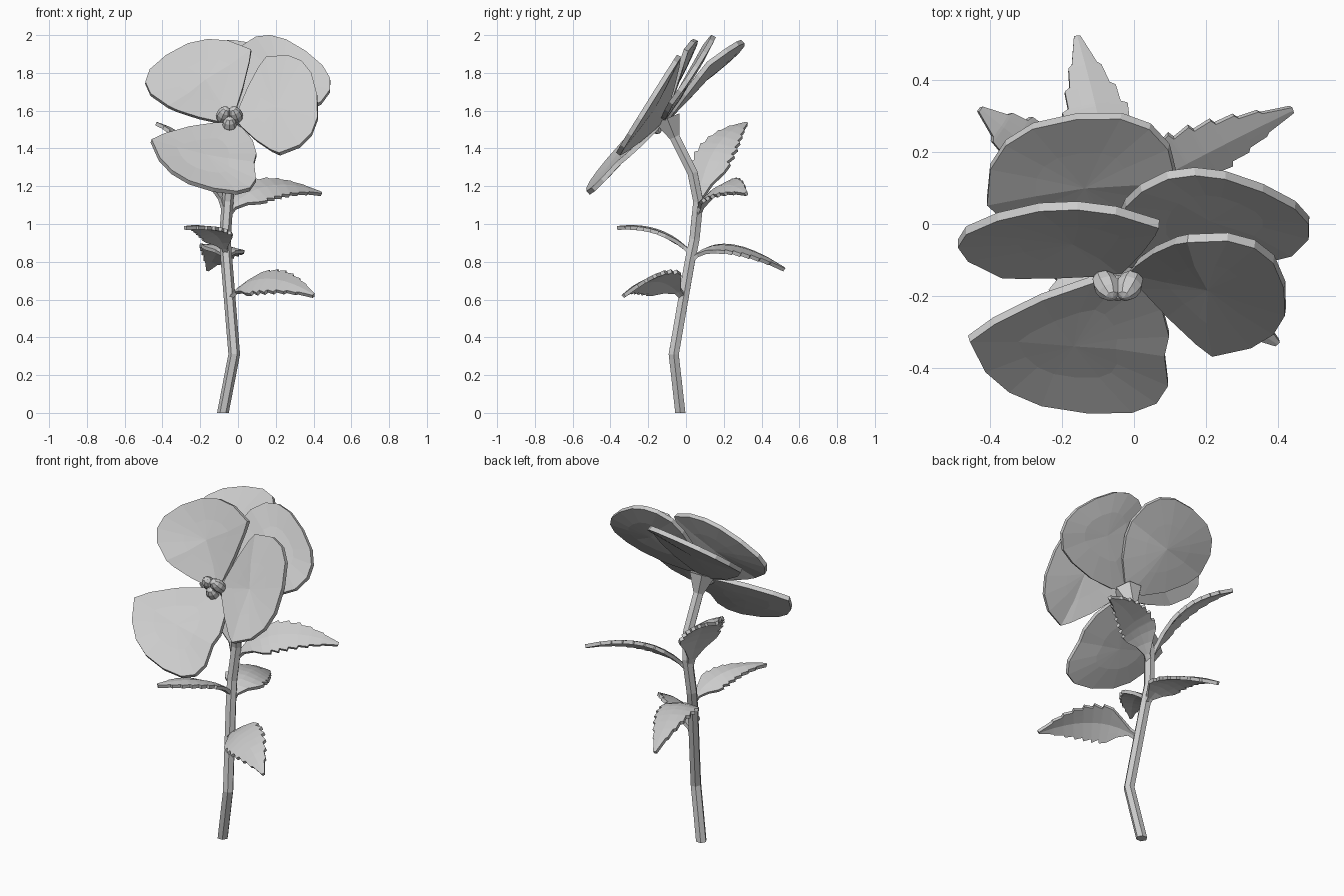
import bpy
import bmesh
import math
from mathutils import Vector

old = bpy.data.objects.get("Cube")
if old:
    bpy.data.objects.remove(old, do_unlink=True)

GREY = (0.6, 0.6, 0.6, 1)
grey = bpy.data.materials.new("light_grey")
grey.use_nodes = True
grey.diffuse_color = GREY
grey.node_tree.nodes["Principled BSDF"].inputs["Base Color"].default_value = GREY


def finish(bm, name, thickness=None):
    """Turn a bmesh into a flat shaded object, thickened when it is a sheet."""
    bmesh.ops.recalc_face_normals(bm, faces=bm.faces[:])
    mesh = bpy.data.meshes.new(name)
    bm.to_mesh(mesh)
    bm.free()
    mesh.materials.append(grey)
    obj = bpy.data.objects.new(name, mesh)
    bpy.context.collection.objects.link(obj)
    if thickness:
        solid = obj.modifiers.new("thickness", 'SOLIDIFY')
        solid.thickness = thickness
        solid.offset = 0
    return obj


def bridge(bm, first, second, closed):
    """Join two rows of vertices with quads."""
    count = len(first)
    for k in range(count if closed else count - 1):
        n = (k + 1) % count
        bm.faces.new((first[k], first[n], second[n], second[k]))


def make_stem(name, path, radius, flare, sides=6):
    """Loft a round section along the path, opening out at the last point."""
    bm = bmesh.new()
    rings = []
    for i, centre in enumerate(path):
        last = i == len(path) - 1
        along = path[min(i + 1, len(path) - 1)] - path[max(i - 1, 0)]
        if i == 0:
            along = Vector((0, 0, 1))
        u = along.cross(Vector((0, 1, 0))).normalized()
        v = u.cross(along).normalized()
        size = flare if last else radius
        ring = []
        for k in range(sides):
            a = math.tau * k / sides
            ring.append(bm.verts.new(centre + (u * math.cos(a) + v * math.sin(a)) * size))
        rings.append(ring)
    for low, high in zip(rings, rings[1:]):
        bridge(bm, low, high, closed=True)
    bm.faces.new(rings[0])
    bm.faces.new(rings[-1])
    return finish(bm, name)


def make_petal(name, base, tip, side_a, side_b, taper=1.4, steps=4):
    """Rounded blade: a full curve round the tip, a tapering one to the base."""
    base, tip, side_a, side_b = map(Vector, (base, tip, side_a, side_b))
    middle = (side_a + side_b) / 2
    corners = [side_a, tip, side_b, base]
    outline = []
    for q in range(4):
        start = corners[q] - middle
        end = corners[(q + 1) % 4] - middle
        power = 0.8 if q < 2 else taper
        for k in range(steps):
            a = math.pi / 2 * k / steps
            outline.append(middle + start * math.cos(a) ** power + end * math.sin(a) ** power)
    # Slightly sunken middle
    sink = (side_a - side_b).cross(tip - base).normalized() * 0.015
    if sink.y < 0:
        sink = -sink
    bm = bmesh.new()
    outer = [bm.verts.new(p) for p in outline]
    inner = [bm.verts.new(p.lerp(middle, 0.5) + sink) for p in outline]
    bridge(bm, outer, inner, closed=True)
    bmesh.ops.poke(bm, faces=[bm.faces.new(inner)])
    return finish(bm, name, 0.026)


def stem_point(height):
    """Centre of the stem at a height."""
    for a, b in zip(stem_path, stem_path[1:]):
        if a.z <= height <= b.z:
            return a.lerp(b, (height - a.z) / (b.z - a.z))


def blade_width(t, stalk=0.2):
    """Half width along the leaf: narrow stalk, broad blade, pointed tip."""
    if t < stalk:
        return 0.15 + t / 5
    u = (t - stalk) / (1 - stalk)
    return (1 - u) / 5 + 0.9 * math.sin(math.pi * u ** 0.7) ** 0.8


def make_leaf(name, height, bend, tip, across, half, teeth=6):
    """Arched blade growing from the stem, creased and notched."""
    base, bend, tip = stem_point(height), Vector(bend), Vector(tip)
    stations = [(k / 9, 1) for k in range(4)]
    for k in range(teeth):
        t = 0.42 + 0.55 * k / teeth
        stations += [(t, 1), (t + 0.012, 0.82)]
    stations.append((1, 1))
    bm = bmesh.new()
    rows = []
    for t, notch in stations:
        p = base.lerp(bend, t).lerp(bend.lerp(tip, t), t)
        along = (base.lerp(bend, t) - bend.lerp(tip, t)).normalized()
        side = Vector(across)
        side = (side - along * side.dot(along)).normalized()
        up = along.cross(side)
        if up.z < 0:
            up = -up
        w = max(blade_width(min(t, 0.99)) * notch * half, 0.008)
        rows.append([bm.verts.new(p + side * w * s - up * abs(s) * w / 8)
                     for s in (-1, -0.5, 0, 0.5, 1)])
    for a, b in zip(rows, rows[1:]):
        bridge(bm, a, b, closed=False)
    return finish(bm, name, 0.02)


# Stem, flaring into the base of the flower
stem_path = [Vector(p) for p in [
    (-0.08, -0.03, 0), (-0.02, -0.065, 0.31), (-0.06, 0.02, 0.8),
    (-0.07, 0.045, 0.92), (-0.055, 0.065, 1.12), (-0.04, 0.035, 1.27),
    (-0.04, -0.06, 1.46), (-0.04, -0.1, 1.56)]]
make_stem("stem", stem_path, radius=0.031, flare=0.08)

# Petals: base, tip and the two widest points
make_petal("petal_upper_right", (-0.04, -0.13, 1.53), (-0.38, 0.02, 1.89),
           (-0.37, -0.14, 1.62), (0.07, 0, 1.92), taper=1.8)
make_petal("petal_upper_left", (-0.02, -0.11, 1.57), (0.36, 0.1, 1.91),
           (0.02, 0.1, 1.94), (0.44, -0.08, 1.64))
make_petal("petal_side_left", (-0.01, -0.13, 1.55), (0.42, -0.17, 1.68),
           (0.15, -0.04, 1.88), (0.22, -0.36, 1.37), taper=1.7)
make_petal("petal_bottom", (-0.03, -0.14, 1.53), (-0.13, -0.52, 1.18),
           (-0.46, -0.32, 1.44), (0.085, -0.36, 1.32))
make_petal("petal_back", (-0.05, -0.1, 1.56), (-0.16, 0.3, 1.95),
           (-0.41, 0.06, 1.74), (0.12, 0.12, 1.85))

# Flower centre: three small pods in a ring
pod_centre = Vector((-0.045, -0.16, 1.56))
for i, label in enumerate(("left", "right", "bottom")):
    a = math.radians(30 + 120 * i)
    bm = bmesh.new()
    bmesh.ops.create_uvsphere(bm, u_segments=8, v_segments=6, radius=0.05)
    bmesh.ops.scale(bm, vec=(0.75, 0.7, 1.1), verts=bm.verts)
    pod = finish(bm, "flower_pod_" + label)
    pod.location = pod_centre + Vector((math.cos(a), -0.3, math.sin(a))) * 0.037
    pod.rotation_euler = (0.7, -math.cos(a) / 2, 0)

# Leaves: height on the stem, bend, tip, direction across the blade, half width
make_leaf("leaf_upper_left", 1.04, (0.09, 0.15, 1.28), (0.44, 0.32, 1.16),
          (-0.4, 0.7, 0.5), 0.1)
make_leaf("leaf_lower_left", 0.61, (0.12, -0.15, 0.79), (0.4, -0.33, 0.62),
          (0.4, 0.7, 0.5), 0.115)
make_leaf("leaf_front_right", 0.84, (-0.09, -0.12, 1.01), (-0.28, -0.36, 0.98),
          (1, 0, 0), 0.085)
make_leaf("leaf_back", 0.8, (-0.06, 0.17, 0.98), (-0.16, 0.52, 0.76),
          (1, -0.1, -0.15), 0.115)
make_leaf("leaf_upper_right", 1.05, (-0.16, 0.1, 1.45), (-0.43, 0.32, 1.53),
          (0.6, 0.7, -0.25), 0.12)
